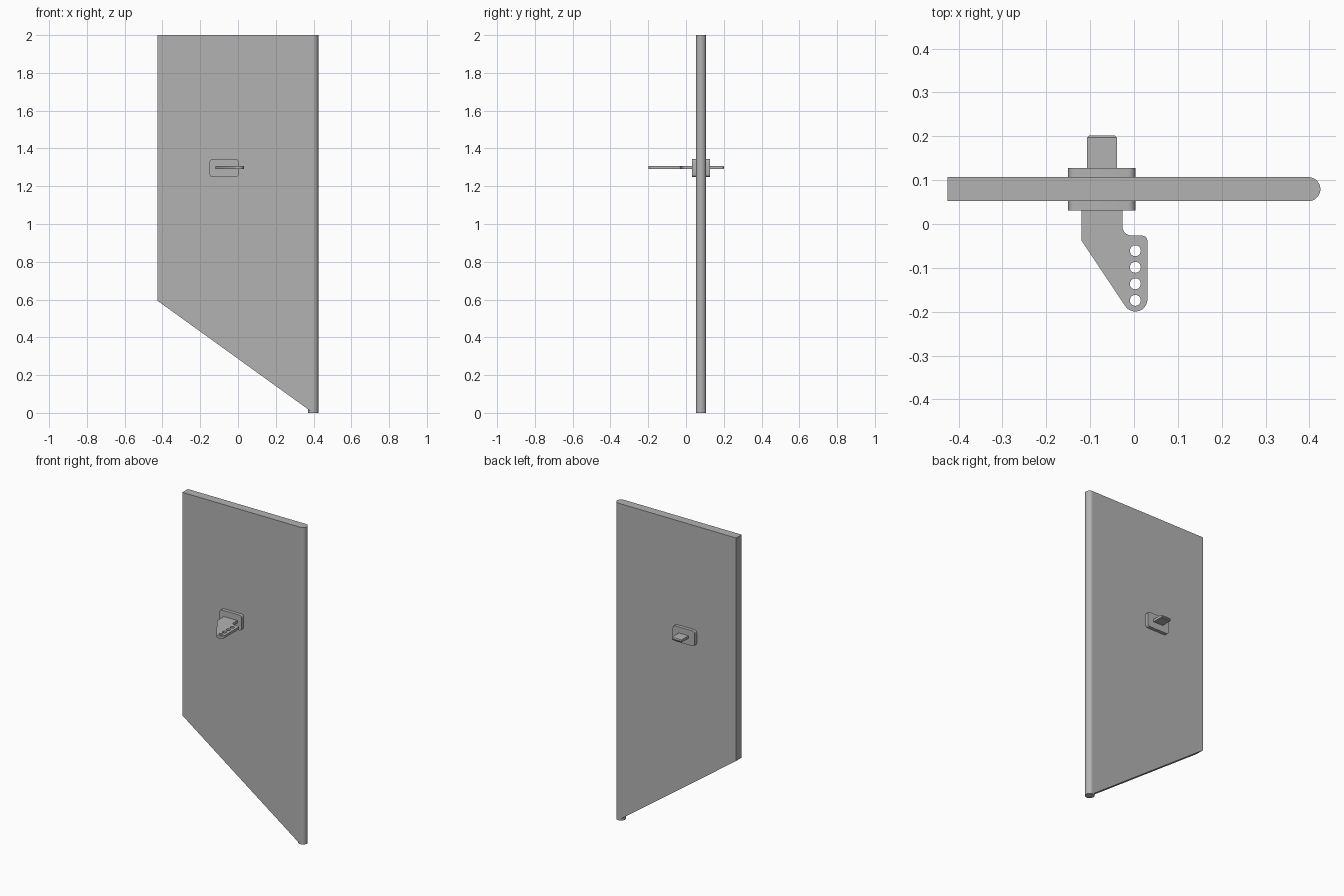
import bpy
import bmesh
from math import cos, sin, radians

cube = bpy.data.objects.get("Cube")
if cube:
    bpy.data.objects.remove(cube, do_unlink=True)

grey = bpy.data.materials.new("plain_grey")
grey.use_nodes = True
grey.diffuse_color = (0.45, 0.45, 0.45, 1)
grey.node_tree.nodes["Principled BSDF"].inputs["Base Color"].default_value = (0.45, 0.45, 0.45, 1)


def arc(cx, cy, r, start, end, steps=8):
    angles = [radians(start + (end - start) * i / steps) for i in range(steps + 1)]
    return [(cx + r * cos(a), cy + r * sin(a)) for a in angles]


def finish(obj):
    """Weld, orient, colour and smooth a finished part."""
    bm = bmesh.new()
    bm.from_mesh(obj.data)
    bmesh.ops.remove_doubles(bm, verts=bm.verts, dist=0.0001)
    bmesh.ops.recalc_face_normals(bm, faces=bm.faces)
    bm.to_mesh(obj.data)
    bm.free()
    obj.data.materials.clear()
    obj.data.materials.append(grey)
    bpy.ops.object.select_all(action="DESELECT")
    obj.select_set(True)
    bpy.context.view_layer.objects.active = obj
    bpy.ops.object.shade_smooth_by_angle(angle=radians(35))
    return obj


def slab(name, loops, thickness, location, upright=False):
    """Extrude a flat outline; any further loops become holes."""
    curve = bpy.data.curves.new(name, "CURVE")
    curve.dimensions = "2D"
    curve.fill_mode = "BOTH"
    curve.extrude = thickness / 2
    for loop in loops:
        spline = curve.splines.new("POLY")
        spline.points.add(len(loop) - 1)
        for point, (x, y) in zip(spline.points, loop):
            point.co = (x, y, 0, 1)
        spline.use_cyclic_u = True
    obj = bpy.data.objects.new(name, curve)
    bpy.context.collection.objects.link(obj)
    obj.location = location
    if upright:
        obj.rotation_euler.x = radians(90)
    bpy.ops.object.select_all(action="DESELECT")
    obj.select_set(True)
    bpy.context.view_layer.objects.active = obj
    bpy.ops.object.convert(target="MESH")
    return finish(bpy.context.view_layer.objects.active)


def rounded_rect(w, h, r):
    points = []
    for sx, sy, start in ((1, 1, 0), (-1, 1, 90), (-1, -1, 180), (1, -1, 270)):
        points += arc(sx * (w / 2 - r), sy * (h / 2 - r), r, start, start + 90, 5)
    return points


MID_Y, RADIUS, EDGE_X = 0.0795, 0.0275, 0.3975
HORN_Z = 1.298

# Flat panel with a slanted lower edge
slab("panel", [[(-0.425, 0.593), (EDGE_X, 0), (EDGE_X, 2), (-0.425, 2)]],
     2 * RADIUS, (0, MID_Y, 0), upright=True)

# Round rod along the panel's long edge
bpy.ops.mesh.primitive_cylinder_add(vertices=48, radius=RADIUS, depth=2, location=(EDGE_X, MID_Y, 1))
rod = bpy.context.object
rod.name = "edge_rod"
finish(rod)

# Mounting plates on both faces
for name, side in (("front_plate", -1), ("back_plate", 1)):
    slab(name, [rounded_rect(0.153, 0.096, 0.016)], 0.023,
         (-0.0735, MID_Y + side * (RADIUS + 0.0095), 1.296), upright=True)

# Lever arm with a row of holes
arm = [(-0.12, 0.04), (-0.12, -0.037)]
arm += arc(0.003, -0.172, 0.0275, 213, 360, 14)
arm += arc(0.0185, -0.0385, 0.012, 0, 90)
arm += arc(-0.005, -0.005, 0.0215, 270, 180)
arm += [(-0.0265, 0.04)]
holes = [arc(0.003, -0.061 - 0.0377 * i, 0.0125, 0, 345, 23) for i in range(4)]
slab("lever_arm", [arm] + holes, 0.016, (0, 0, HORN_Z))

# Latch tab with a bevelled tip
bpy.ops.mesh.primitive_cube_add(size=1, location=(-0.073, 0.161, HORN_Z))
tab = bpy.context.object
tab.name = "latch_tab"
bm = bmesh.new()
bm.from_mesh(tab.data)
bmesh.ops.scale(bm, vec=(0.068, 0.082, 0.016), verts=bm.verts)
tip = [e for e in bm.edges if all(v.co.y > 0 for v in e.verts)]
bmesh.ops.bevel(bm, geom=tip, offset=0.005, segments=1, affect="EDGES")
bm.to_mesh(tab.data)
bm.free()
finish(tab)
